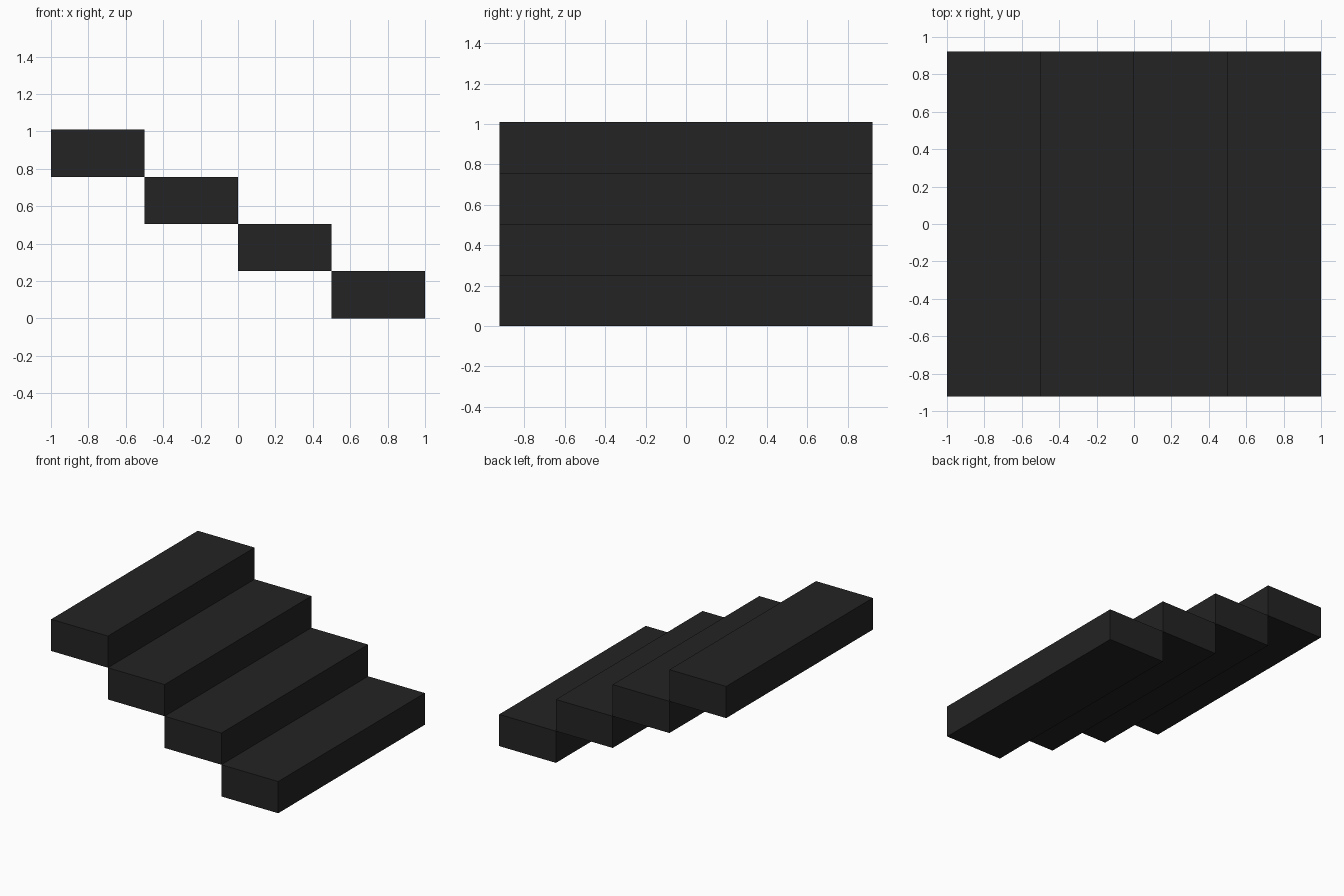
import bpy

cube = bpy.data.objects.get("Cube")
if cube:
    bpy.data.objects.remove(cube, do_unlink=True)

# Dark step material
dark = bpy.data.materials.new("charcoal")
dark.use_nodes = True
color = (0.017, 0.017, 0.017, 1)
dark.diffuse_color = color
dark.node_tree.nodes["Principled BSDF"].inputs["Base Color"].default_value = color

STEPS = 4
RUN, DEPTH, RISE = 0.5, 1.845, 0.2525


def add_step(index):
    """One solid block; steps climb towards -x, meeting edge to edge."""
    x = 1 - RUN * (index + 0.5)
    z = RISE * (index + 0.5)
    bpy.ops.mesh.primitive_cube_add(size=1, location=(x, 0, z))
    step = bpy.context.object
    step.name = f"step_{index + 1}"
    step.scale = (RUN, DEPTH, RISE)
    bpy.ops.object.transform_apply(location=False, rotation=False, scale=True)
    step.data.materials.append(dark)


# Staircase
for i in range(STEPS):
    add_step(i)
